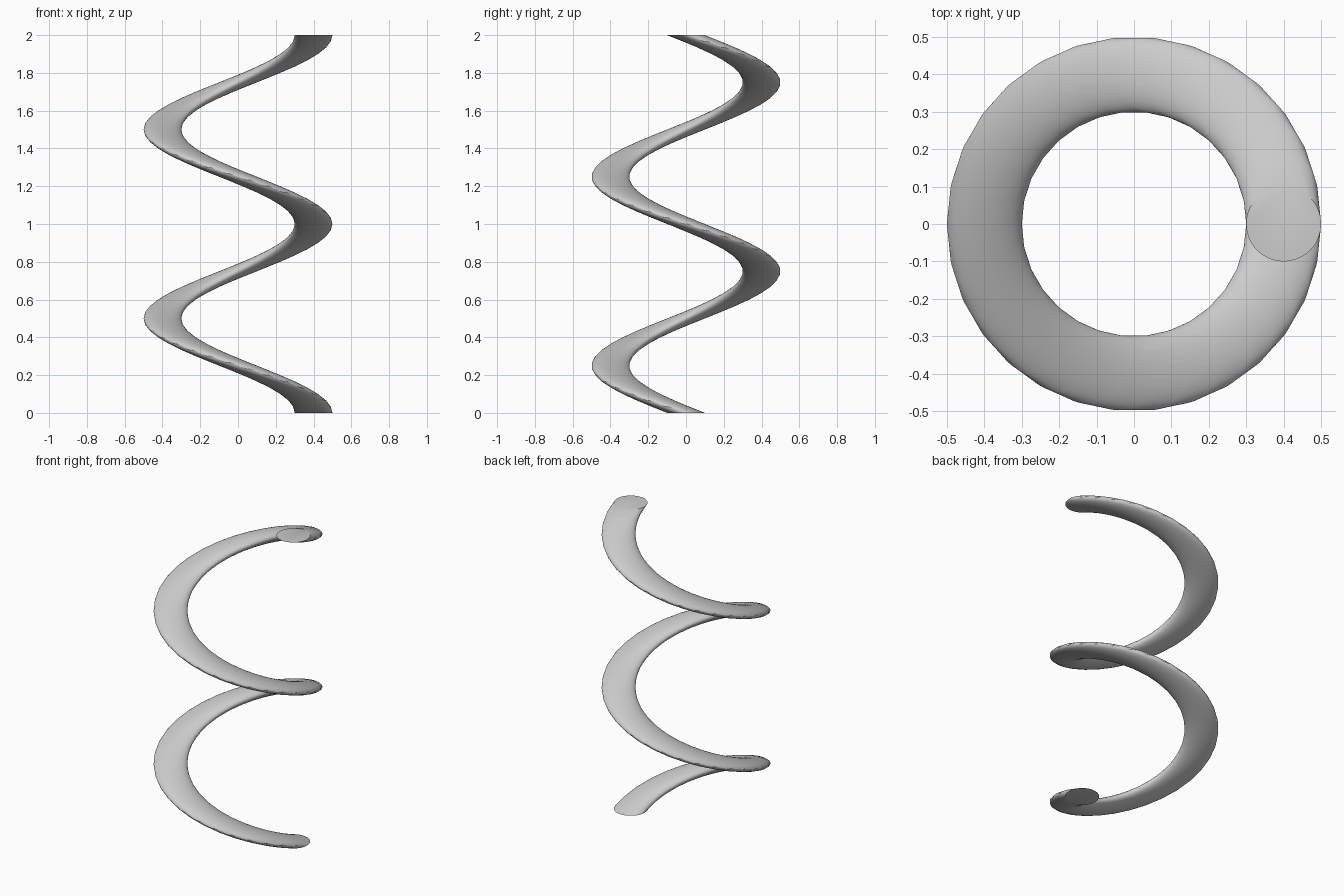
import bpy
import bmesh
import math
from mathutils import Matrix

cube = bpy.data.objects.get("Cube")
if cube:
    bpy.data.objects.remove(cube, do_unlink=True)

HEIGHT, TURNS, STEPS = 2.0, 2, 60
COIL_RADIUS, WIRE_RADIUS, SIDES = 0.4, 0.1, 64

# Plain grey material
grey = bpy.data.materials.new("light grey")
grey.use_nodes = True
colour = (0.6, 0.6, 0.6, 1)
grey.diffuse_color = colour
grey.node_tree.nodes["Principled BSDF"].inputs["Base Color"].default_value = colour

# Flat disc that forms the lower end of the coil
bm = bmesh.new()
bmesh.ops.create_circle(bm, cap_ends=True, segments=SIDES, radius=WIRE_RADIUS,
                        matrix=Matrix.Translation((COIL_RADIUS, 0, 0)))
ring = list(bm.edges)

# Extrude the disc upward, turning it clockwise about the central axis
step = (Matrix.Translation((0, 0, HEIGHT / STEPS))
        @ Matrix.Rotation(-2 * math.pi * TURNS / STEPS, 4, "Z"))
for _ in range(STEPS):
    new = bmesh.ops.extrude_edge_only(bm, edges=ring)["geom"]
    verts = [g for g in new if isinstance(g, bmesh.types.BMVert)]
    vert_set = set(verts)
    ring = [g for g in new if isinstance(g, bmesh.types.BMEdge)
            and all(v in vert_set for v in g.verts)]
    bmesh.ops.transform(bm, matrix=step, verts=verts)

# Upper end cap, and side walls split along their short diagonals
bmesh.ops.contextual_create(bm, geom=ring)
bmesh.ops.triangulate(bm, faces=[f for f in bm.faces if len(f.verts) == 4],
                      quad_method="SHORT_EDGE")
bmesh.ops.recalc_face_normals(bm, faces=bm.faces)

mesh = bpy.data.meshes.new("spiral_coil")
bm.to_mesh(mesh)
bm.free()
mesh.materials.append(grey)
coil = bpy.data.objects.new("spiral_coil", mesh)
bpy.context.collection.objects.link(coil)

# Smooth sides with crisp ends
bpy.ops.object.select_all(action="DESELECT")
coil.select_set(True)
bpy.context.view_layer.objects.active = coil
bpy.ops.object.shade_smooth_by_angle(angle=math.radians(30))
